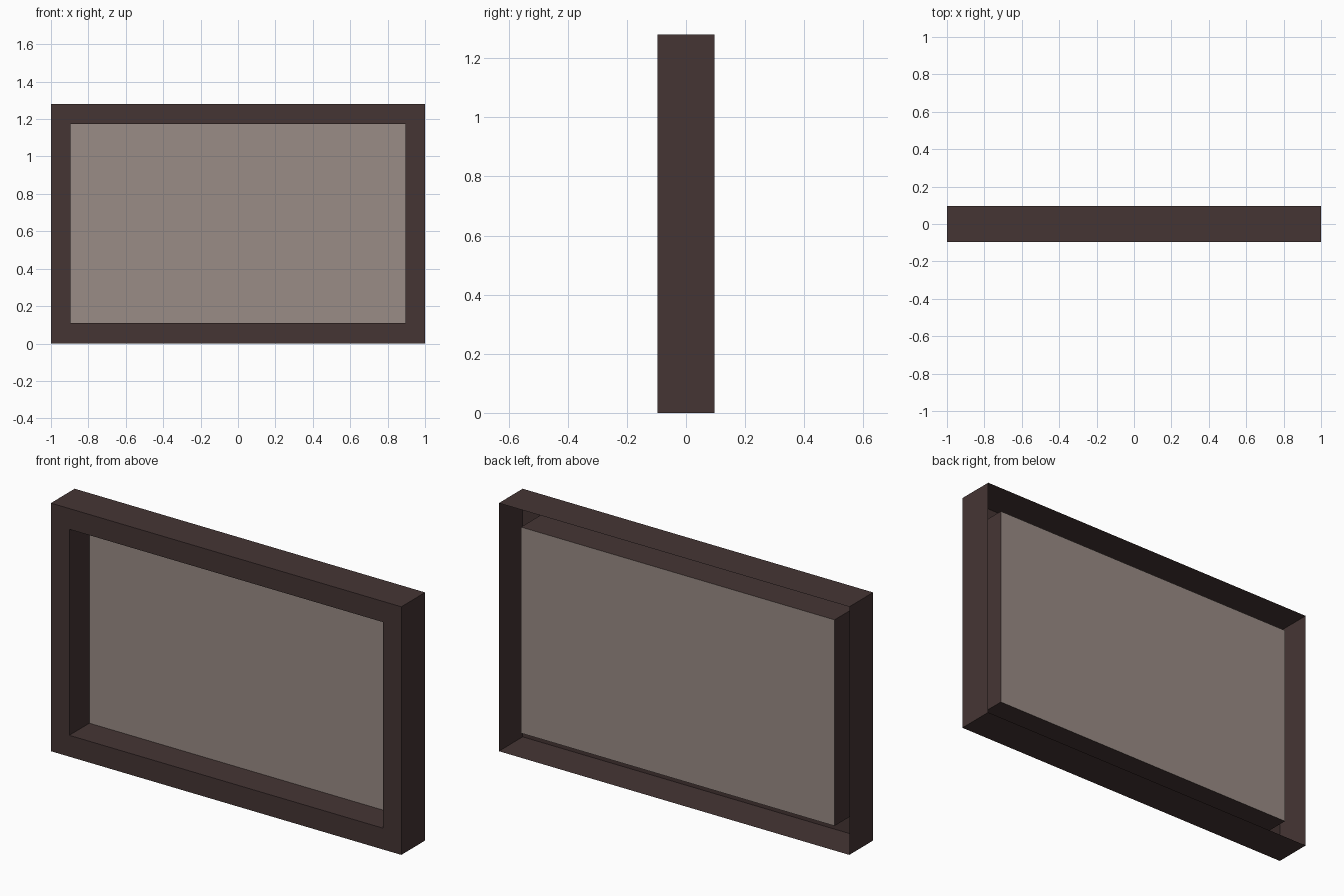
import bpy, bmesh

if "Cube" in bpy.data.objects:
    bpy.data.objects.remove(bpy.data.objects["Cube"])

# Main sizes
W, H, D = 1.0, 1.28, 0.097          # half width, height, half depth
IX, Z0, Z1 = 0.895, 0.11, 1.173     # opening
PY = 0.067                          # depth of the panel


def srgb(r, g, b):
    return tuple(((c / 255 + 0.055) / 1.055) ** 2.4 for c in (r, g, b)) + (1.0,)


def material(name, col):
    m = bpy.data.materials.new(name)
    m.diffuse_color = col
    m.use_nodes = True
    m.node_tree.nodes["Principled BSDF"].inputs["Base Color"].default_value = m.diffuse_color
    return m


def finish(bm, name, mat):
    me = bpy.data.meshes.new(name)
    bm.to_mesh(me)
    bm.free()
    ob = bpy.data.objects.new(name, me)
    bpy.context.collection.objects.link(ob)
    me.materials.append(mat)
    return ob


def ring(bm, x, z0, z1, y):
    return [bm.verts.new(p) for p in
            ((-x, y, z0), (x, y, z0), (x, y, z1), (-x, y, z1))]


brown = material("dark brown", srgb(69, 53, 52))
grey = material("warm grey", srgb(154, 140, 134))

# Frame: hollow channel, open at the back (outer wall, front face, inner wall)
bm = bmesh.new()
rings = [ring(bm, W, 0, H, D), ring(bm, W, 0, H, -D),
         ring(bm, IX, Z0, Z1, -D), ring(bm, IX, Z0, Z1, PY)]
for a, b in zip(rings, rings[1:]):
    for i in range(4):
        j = (i + 1) % 4
        bm.faces.new((a[j], a[i], b[i], b[j]))
bm.normal_update()
# outward check: front faces must look to -y
if any(f.normal.y > 0.5 for f in bm.faces):
    bmesh.ops.reverse_faces(bm, faces=bm.faces[:])
finish(bm, "frame", brown)

# Panel closing the end of the inner wall
bm = bmesh.new()
bm.faces.new(ring(bm, IX, Z0, Z1, PY))
finish(bm, "panel", grey)
